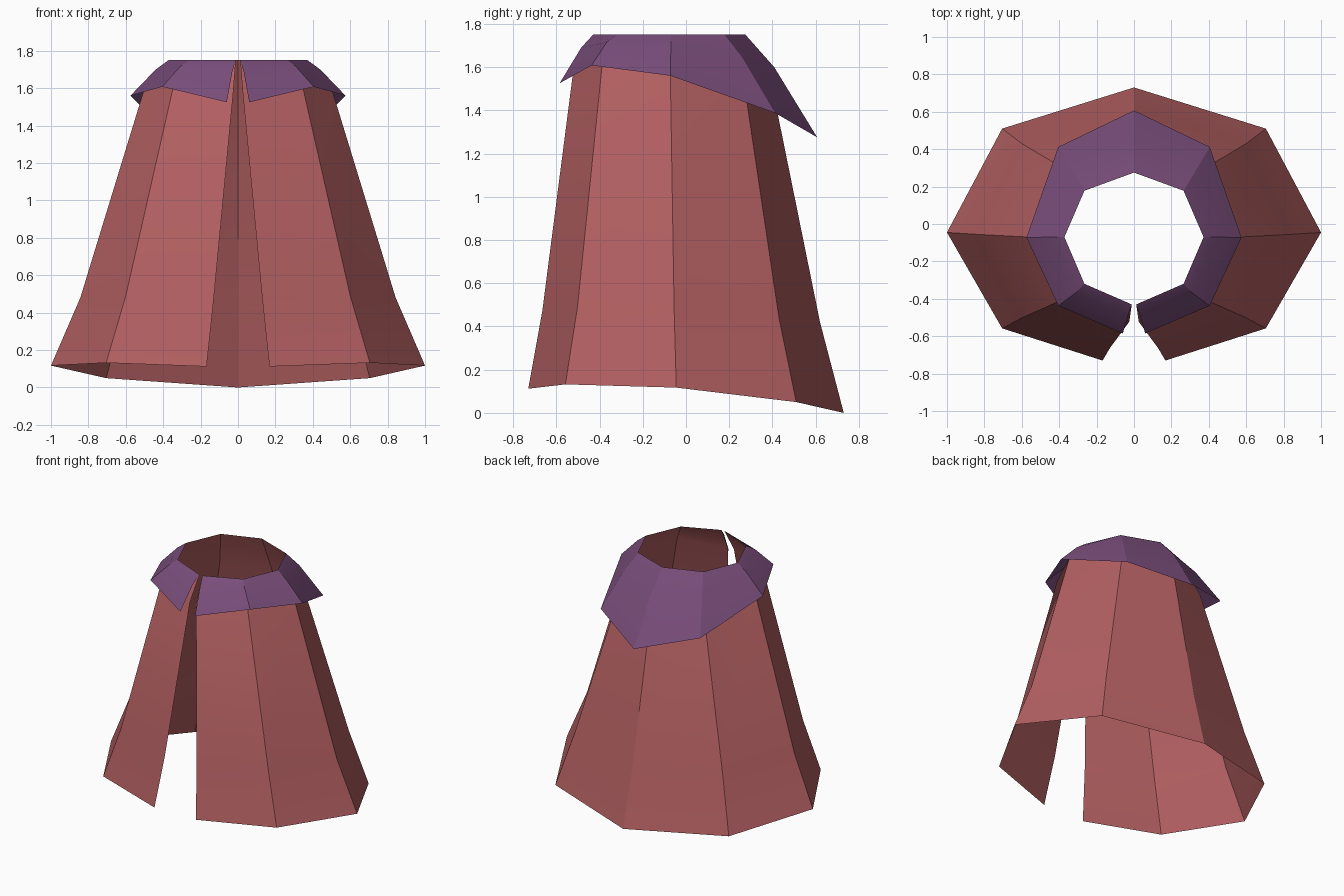
import bpy, bmesh, math

if "Cube" in bpy.data.objects:
    bpy.data.objects.remove(bpy.data.objects["Cube"])


def material(name, rgb):
    m = bpy.data.materials.new(name)
    m.diffuse_color = (*rgb, 1)
    m.use_nodes = True
    m.node_tree.nodes["Principled BSDF"].inputs["Base Color"].default_value = m.diffuse_color
    return m


red = material("dusty red cloth", (0.456, 0.117, 0.122))
purple = material("muted purple cloth", (0.19, 0.074, 0.195))


def draped_sheet(name, rings, mat):
    """Each ring runs from the front slit round the right side to the back;
    it is mirrored to the left, and successive rings are skinned."""
    bm = bmesh.new()
    rows = []
    for ring in rings:
        full = ring + [(-x, y, z) for x, y, z in reversed(ring[:-1])]
        rows.append([bm.verts.new(p) for p in full])
    for low, high in zip(rows, rows[1:]):
        for i in range(len(low) - 1):
            bm.faces.new((low[i], low[i + 1], high[i + 1], high[i]))
    me = bpy.data.meshes.new(name)
    bm.to_mesh(me)
    bm.free()
    me.materials.append(mat)
    ob = bpy.data.objects.new(name, me)
    bpy.context.collection.objects.link(ob)
    bpy.ops.object.select_all(action='DESELECT')
    ob.select_set(True)
    bpy.context.view_layer.objects.active = ob
    bpy.ops.object.shade_smooth_by_angle(angle=math.radians(28))
    return ob


# shared neck opening
neck = [(0.012, -0.43, 1.75), (0.265, -0.32, 1.75), (0.372, -0.07, 1.75),
        (0.265, 0.178, 1.75), (0, 0.275, 1.75)]

# long cloak: hem, knee flare, shoulder, neck
hem = [(0.168, -0.73, 0.112), (0.705, -0.558, 0.132), (1.0, -0.045, 0.117),
       (0.705, 0.51, 0.05), (0, 0.73, 0.0)]
knee = [(0.13, -0.665, 0.47), (0.60, -0.502, 0.49), (0.843, -0.055, 0.48),
        (0.60, 0.43, 0.44), (0, 0.62, 0.42)]
shoulder = [(0.025, -0.522, 1.58), (0.343, -0.387, 1.62), (0.50, -0.073, 1.60),
            (0.343, 0.277, 1.47), (0, 0.415, 1.43)]
draped_sheet("cloak", [hem, knee, shoulder, neck], red)

# shoulder collar: flared rim, bend, neck
rim = [(0.06, -0.585, 1.525), (0.405, -0.437, 1.608), (0.575, -0.072, 1.56),
       (0.405, 0.412, 1.388), (0, 0.607, 1.275)]
bend = [(0.03, -0.485, 1.69), (0.31, -0.367, 1.715), (0.442, -0.07, 1.698),
        (0.315, 0.26, 1.645), (0, 0.408, 1.60)]
draped_sheet("collar", [rim, bend, neck], purple)
